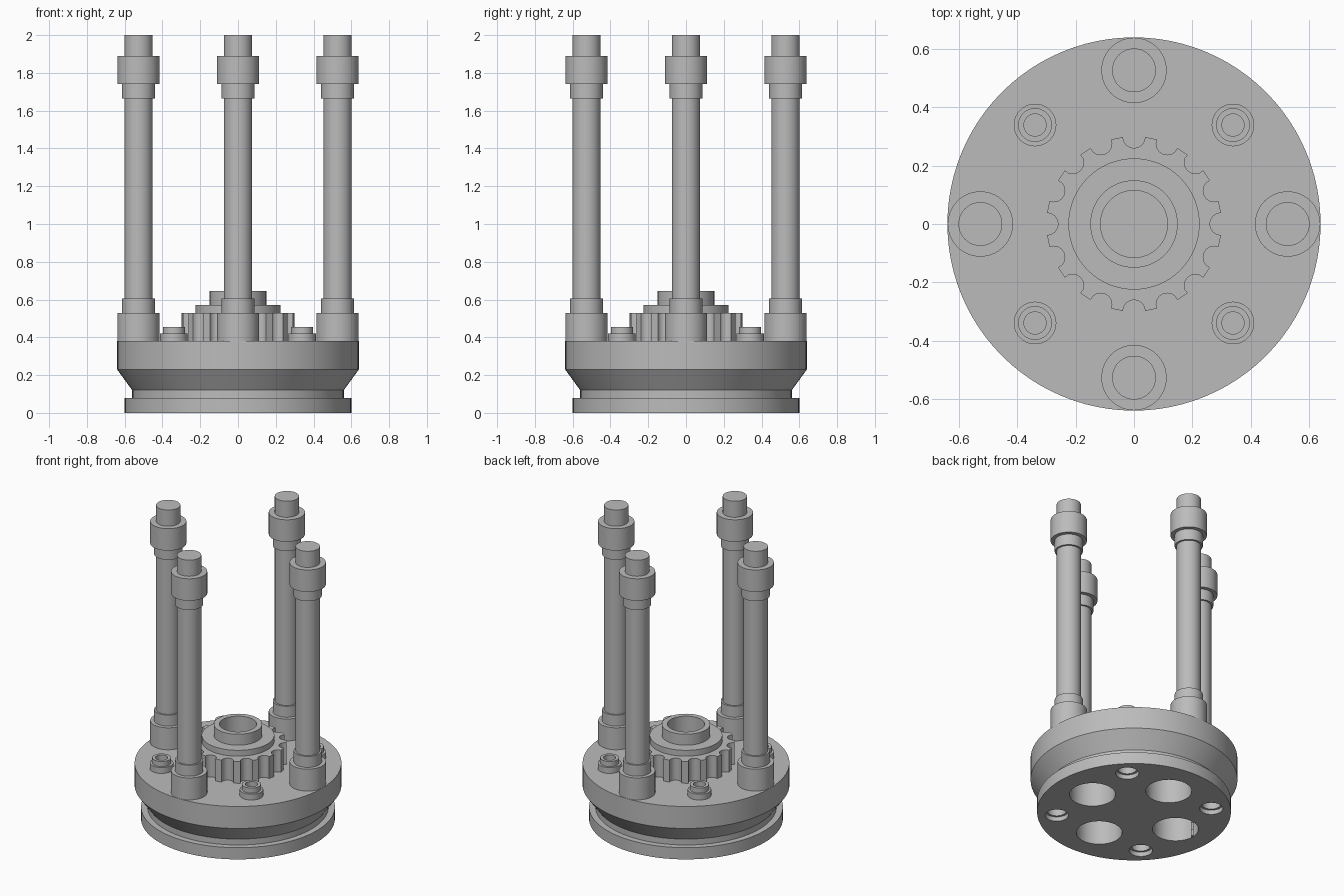
import bpy, bmesh
from math import pi, cos, sin, radians
from mathutils import Vector, Matrix

cube = bpy.data.objects.get("Cube")
if cube:
    bpy.data.objects.remove(cube, do_unlink=True)

grey = bpy.data.materials.new("machined grey")
grey.use_nodes = True
grey.diffuse_color = (0.5, 0.5, 0.5, 1)
grey.node_tree.nodes["Principled BSDF"].inputs["Base Color"].default_value = (0.5, 0.5, 0.5, 1)


def finish(name, bm, location=(0, 0, 0)):
    bmesh.ops.remove_doubles(bm, verts=bm.verts, dist=1e-5)
    bmesh.ops.recalc_face_normals(bm, faces=bm.faces)
    mesh = bpy.data.meshes.new(name)
    bm.to_mesh(mesh)
    bm.free()
    mesh.materials.append(grey)
    obj = bpy.data.objects.new(name, mesh)
    obj.location = location
    bpy.context.collection.objects.link(obj)
    return obj


def select_only(obj):
    bpy.ops.object.select_all(action='DESELECT')
    obj.select_set(True)
    bpy.context.view_layer.objects.active = obj


def smooth(obj):
    select_only(obj)
    bpy.ops.object.shade_smooth_by_angle(angle=radians(25))


def lathe(name, profile, location=(0, 0, 0), closed=False, steps=64):
    """Spin an (r, z) profile round the z axis."""
    bm = bmesh.new()
    verts = [bm.verts.new((r, 0, z)) for r, z in profile]
    pairs = list(zip(verts, verts[1:]))
    if closed:
        pairs.append((verts[-1], verts[0]))
    edges = [bm.edges.new(p) for p in pairs]
    bmesh.ops.spin(bm, geom=verts + edges, cent=(0, 0, 0), axis=(0, 0, 1),
                   angle=2 * pi, steps=steps, use_duplicate=False)
    return finish(name, bm, location)


def cut(obj, cutters):
    for cutter in cutters:
        mod = obj.modifiers.new("hole", 'BOOLEAN')
        mod.operation = 'DIFFERENCE'
        mod.solver = 'EXACT'
        mod.object = cutter
        select_only(obj)
        bpy.ops.object.modifier_apply(modifier=mod.name)
        bpy.data.objects.remove(cutter, do_unlink=True)


def around(radius, start):
    """Four evenly spaced positions on a circle."""
    return [(radius * cos(start + i * pi / 2), radius * sin(start + i * pi / 2), 0)
            for i in range(4)]


DECK = 0.38
STUD_CIRCLE = 0.48
PILLAR_CIRCLE = 0.527

# Round base with a groove and flared rim
base = lathe("base", [(0, 0), (0.6, 0), (0.6, 0.08), (0.56, 0.08), (0.56, 0.12),
                      (0.64, 0.23), (0.64, DECK), (0, DECK)], steps=96)

# Blind holes in the underside: four wide bores and four stepped screw holes
holes = [lathe("bore_cutter", [(0, -0.1), (0.142, -0.1), (0.142, 0.3), (0, 0.3)], p)
         for p in around(0.335, 0)]
holes += [lathe("screw_cutter", [(0, -0.1), (0.072, -0.1), (0.072, 0.03), (0.058, 0.03),
                                 (0.058, 0.3), (0, 0.3)], p)
          for p in around(STUD_CIRCLE, pi / 4)]
cut(base, holes)
smooth(base)

# Gear with round notches between the teeth
TEETH, GEAR_R, NOTCH_R = 16, 0.3, 0.038
bm = bmesh.new()
outline = []
for i in range(TEETH):
    turn = Matrix.Rotation(2 * pi * i / TEETH, 3, 'Z')
    for k in range(9):
        a = -pi / 2 - pi * k / 8
        outline.append(turn @ Vector((GEAR_R - 0.002 + NOTCH_R * cos(a),
                                      NOTCH_R * sin(a), DECK)))
face = bm.faces.new([bm.verts.new(p) for p in outline])
top = bmesh.ops.extrude_face_region(bm, geom=[face])["geom"]
bmesh.ops.translate(bm, vec=(0, 0, 0.15),
                    verts=[g for g in top if isinstance(g, bmesh.types.BMVert)])
gear = finish("gear", bm)
cut(gear, [lathe("gear_cutter", [(0, 0.2), (0.115, 0.2), (0.115, 0.7), (0, 0.7)])])
smooth(gear)

# Stepped hub on the gear, open in the middle
smooth(lathe("gear_hub", [(0.115, 0.53), (0.225, 0.53), (0.225, 0.57), (0.15, 0.57),
                          (0.15, 0.645), (0.115, 0.645)], closed=True))

# Hollow studs on the diagonals
for i, p in enumerate(around(STUD_CIRCLE, pi / 4)):
    smooth(lathe(f"stud_{i + 1}", [(0, DECK), (0.073, DECK), (0.073, 0.42), (0.058, 0.42),
                                   (0.058, 0.455), (0.038, 0.455), (0.038, 0.39),
                                   (0, 0.39)], p, steps=40))

# Four tall pillars with a foot and a collar
for i, p in enumerate(around(PILLAR_CIRCLE, 0)):
    smooth(lathe(f"pillar_{i + 1}", [(0, DECK), (0.112, DECK), (0.112, 0.53), (0.087, 0.53),
                                     (0.087, 0.605), (0.075, 0.605), (0.075, 1.665),
                                     (0.087, 1.665), (0.087, 1.74), (0.112, 1.74),
                                     (0.112, 1.89), (0.075, 1.89), (0.075, 2), (0, 2)], p))
